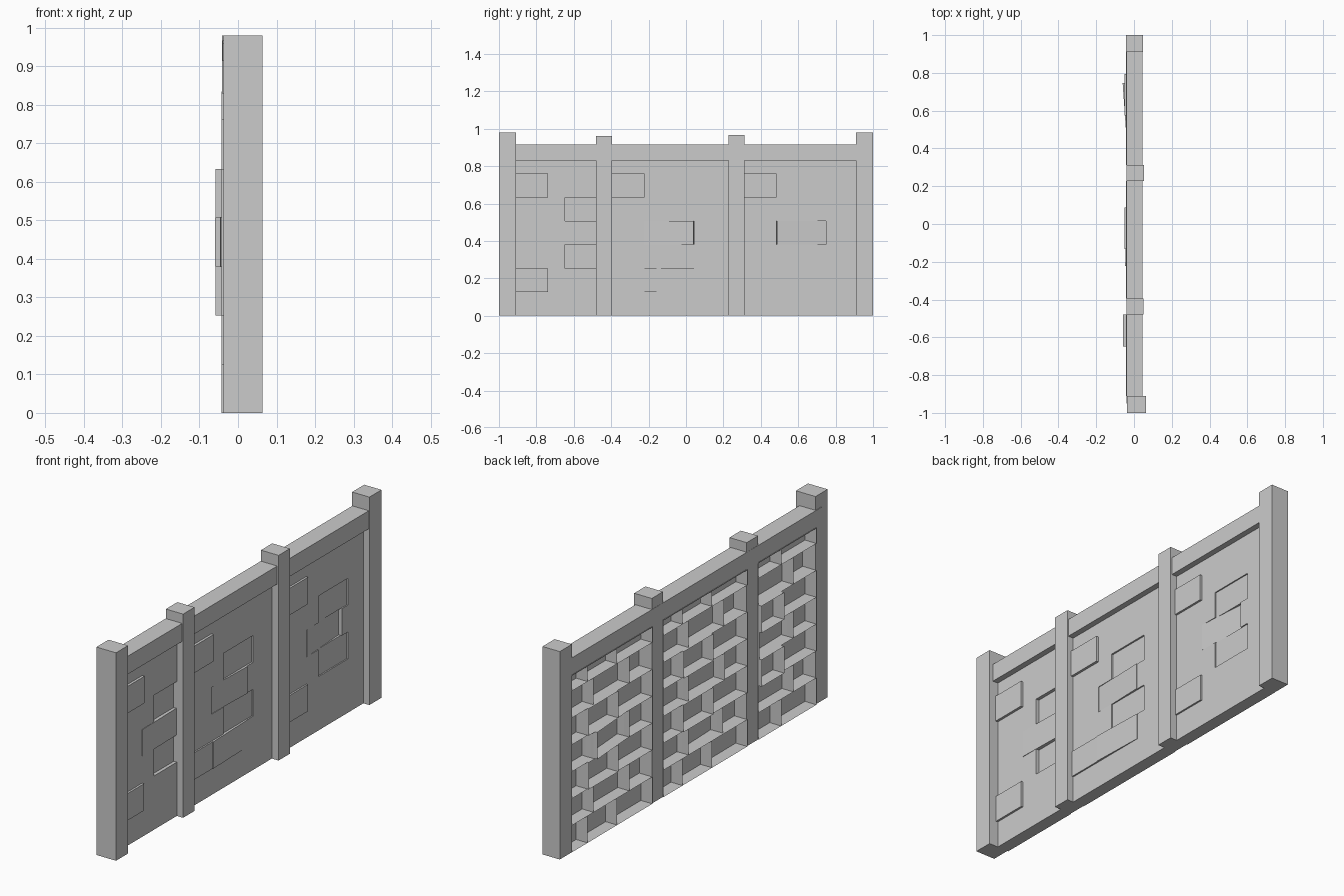
import bpy, bmesh, math
from mathutils import Vector, Matrix

if "Cube" in bpy.data.objects:
    bpy.data.objects.remove(bpy.data.objects["Cube"])


def make_object(name, bm):
    mesh = bpy.data.meshes.new(name)
    bm.to_mesh(mesh)
    bm.free()
    obj = bpy.data.objects.new(name, mesh)
    bpy.context.collection.objects.link(obj)


def add_box(bm, x, y, z, open_back=False, turn=0.0):
    size = Vector((x[1] - x[0], y[1] - y[0], z[1] - z[0]))
    mid = Vector((sum(x) / 2, sum(y) / 2, sum(z) / 2))
    m = Matrix.Translation(mid) @ Matrix.Rotation(turn, 4, 'Z') @ Matrix.Diagonal((*size, 1))
    verts = bmesh.ops.create_cube(bm, size=1, matrix=m)["verts"]
    if open_back:
        faces = {f for v in verts for f in v.link_faces}
        back = min(faces, key=lambda f: f.calc_center_median().x)
        bmesh.ops.delete(bm, geom=[back], context='FACES_ONLY')


# posts: x range, y range, height
posts = [((-0.038, 0.064), (-1.0, -0.91), 0.98),
         ((-0.040, 0.050), (-0.48, -0.395), 0.96),
         ((-0.040, 0.052), (0.228, 0.312), 0.967),
         ((-0.042, 0.048), (0.91, 1.0), 0.98)]
for i, (x, y, h) in enumerate(posts):
    bm = bmesh.new()
    add_box(bm, x, y, (0, h))
    make_object(f"post_{i + 1}", bm)

# top rail
bm = bmesh.new()
add_box(bm, (-0.041, 0.045), (-0.95, 0.95), (0.83, 0.915))
make_object("top_rail", bm)

# hollow bricks in running bond, open on the -x side
ROW = 0.1267
shifts = {(0, 1, 0): 0.010, (0, 5, 0): 0.012, (0, 2, 1): -0.016, (0, 4, 1): -0.016,
          (1, 5, 0): 0.012, (1, 1, 0): 0.007, (1, 4, 1): -0.008, (1, 2, 1): -0.006,
          (1, 1, 1): 0.006, (2, 5, 0): 0.010, (2, 1, 0): 0.008, (2, 3, 1): -0.008,
          (2, 4, 1): -0.006, (2, 2, 1): -0.006}
turns = {(2, 3, 1): 0.07, (1, 1, 1): 0.03, (1, 3, 1): -0.03, (0, 3, 1): 0.02}
for s in range(3):
    y0, y1 = posts[s][1][1], posts[s + 1][1][0]
    bm = bmesh.new()
    for row in range(7):
        top = 0.835 if row == 6 else (row + 1) * ROW
        cuts = [y0]
        nxt = y0 + (0.172 if row % 2 else 0.262)
        while nxt < y1 - 0.03:
            cuts.append(nxt)
            nxt += 0.265 if row % 2 else 0.22
        cuts.append(y1)
        for k in range(len(cuts) - 1):
            d = shifts.get((s, row, k), 0)
            add_box(bm, (-0.043 + d, 0.017 + d), (cuts[k], cuts[k + 1]),
                    (row * ROW, top), True, turns.get((s, row, k), 0))
    make_object(f"brick_panel_{s + 1}", bm)
